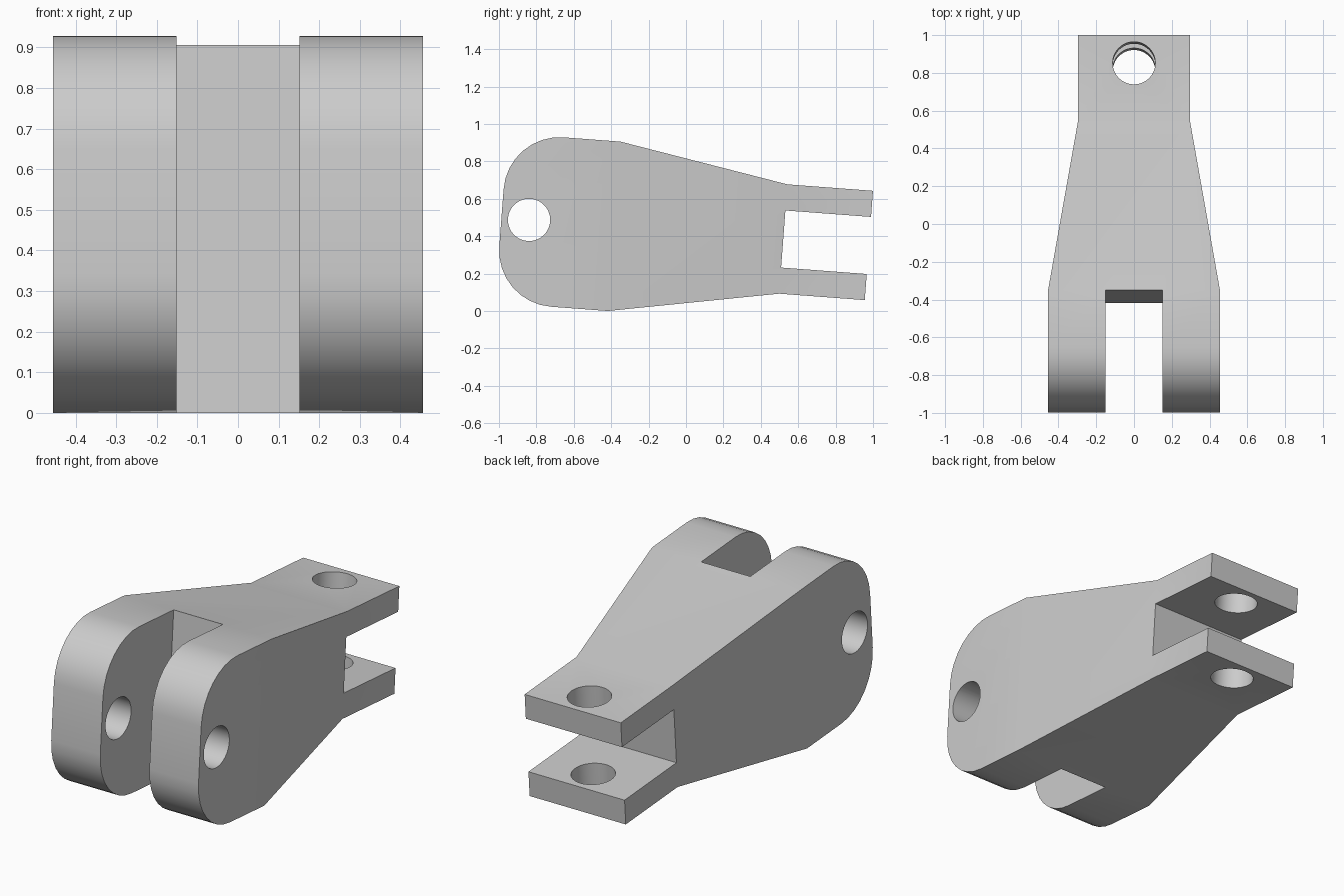
import bpy, bmesh
from math import pi, sin, cos, radians
from mathutils import Matrix, Vector

cube = bpy.data.objects.get("Cube")
if cube:
    bpy.data.objects.remove(cube, do_unlink=True)

grey = bpy.data.materials.new("plain grey")
grey.use_nodes = True
colour = (0.6, 0.6, 0.6, 1)
grey.diffuse_color = colour
grey.node_tree.nodes["Principled BSDF"].inputs["Base Color"].default_value = colour

SHOULDER, NOSE, TAIL = -0.907, -1.511, 0.459   # stations along the length
HALF_HEIGHT, ROUND, BORE = 0.454, 0.3, 0.113
AXES = {"X": Vector((1, 0, 0)), "Z": Vector((0, 0, 1))}


def mirrored(half):
    """Close a half outline of (length, offset) points across its centre line."""
    return half + [(u, -v) for u, v in reversed(half)]


def prism(name, outline, axis, depth):
    """Extrude an outline symmetrically along X (side profile) or Z (plan)."""
    bm = bmesh.new()
    place = (lambda u, v: (-depth, u, v)) if axis == "X" else (lambda u, v: (v, u, -depth))
    face = bm.faces.new([bm.verts.new(place(u, v)) for u, v in outline])
    out = bmesh.ops.extrude_face_region(bm, geom=[face])
    moved = [g for g in out["geom"] if isinstance(g, bmesh.types.BMVert)]
    bmesh.ops.translate(bm, verts=moved, vec=AXES[axis] * 2 * depth)
    bmesh.ops.recalc_face_normals(bm, faces=bm.faces)
    mesh = bpy.data.meshes.new(name)
    bm.to_mesh(mesh)
    bm.free()
    mesh.materials.append(grey)
    ob = bpy.data.objects.new(name, mesh)
    bpy.context.collection.objects.link(ob)
    return ob


def combine(target, cutter, operation):
    cutter.hide_render = True
    mod = target.modifiers.new("cut", "BOOLEAN")
    mod.operation, mod.object, mod.solver = operation, cutter, "EXACT"
    bpy.context.view_layer.objects.active = target
    bpy.ops.object.modifier_apply(modifier=mod.name)
    bpy.data.objects.remove(cutter, do_unlink=True)


def bore(centre, axis):
    ring = [(centre + BORE * cos(a * pi / 24), BORE * sin(a * pi / 24)) for a in range(48)]
    return prism("bore_cutter", ring, axis, 1)


# Side profile: rounded nose, tapering body, two tines at the back
nose = [(NOSE + ROUND * (1 - cos(a)), HALF_HEIGHT - ROUND * (1 - sin(a)))
        for a in (i * pi / 16 for i in range(9))]
side = nose + [(SHOULDER, HALF_HEIGHT), (0, 0.293), (TAIL, 0.293), (TAIL, 0.153), (0, 0.153)]
bracket = prism("clevis_bracket", mirrored(side), "X", 0.6)

# Plan outline: wide cheeks with a slot, narrowing to the tines
plan = [(SHOULDER, 0.152), (-2, 0.152), (-2, 0.455), (SHOULDER, 0.455), (0, 0.297), (1, 0.297)]
combine(bracket, prism("plan_cutter", mirrored(plan), "Z", 1), "INTERSECT")

# Pin holes through the cheeks and through the tines
combine(bracket, bore(-1.363, "X"), "DIFFERENCE")
combine(bracket, bore(0.311, "Z"), "DIFFERENCE")

# Tilt slightly nose-up and set on the ground
bracket.data.transform(Matrix.Translation((0, 0.52, 0.386)) @ Matrix.Rotation(radians(-4.3), 4, "X"))
low = min(v.co.z for v in bracket.data.vertices)
bracket.data.transform(Matrix.Translation((0, 0, -low)))

bpy.ops.object.select_all(action="DESELECT")
bracket.select_set(True)
bpy.context.view_layer.objects.active = bracket
bpy.ops.object.shade_smooth_by_angle(angle=radians(30))
